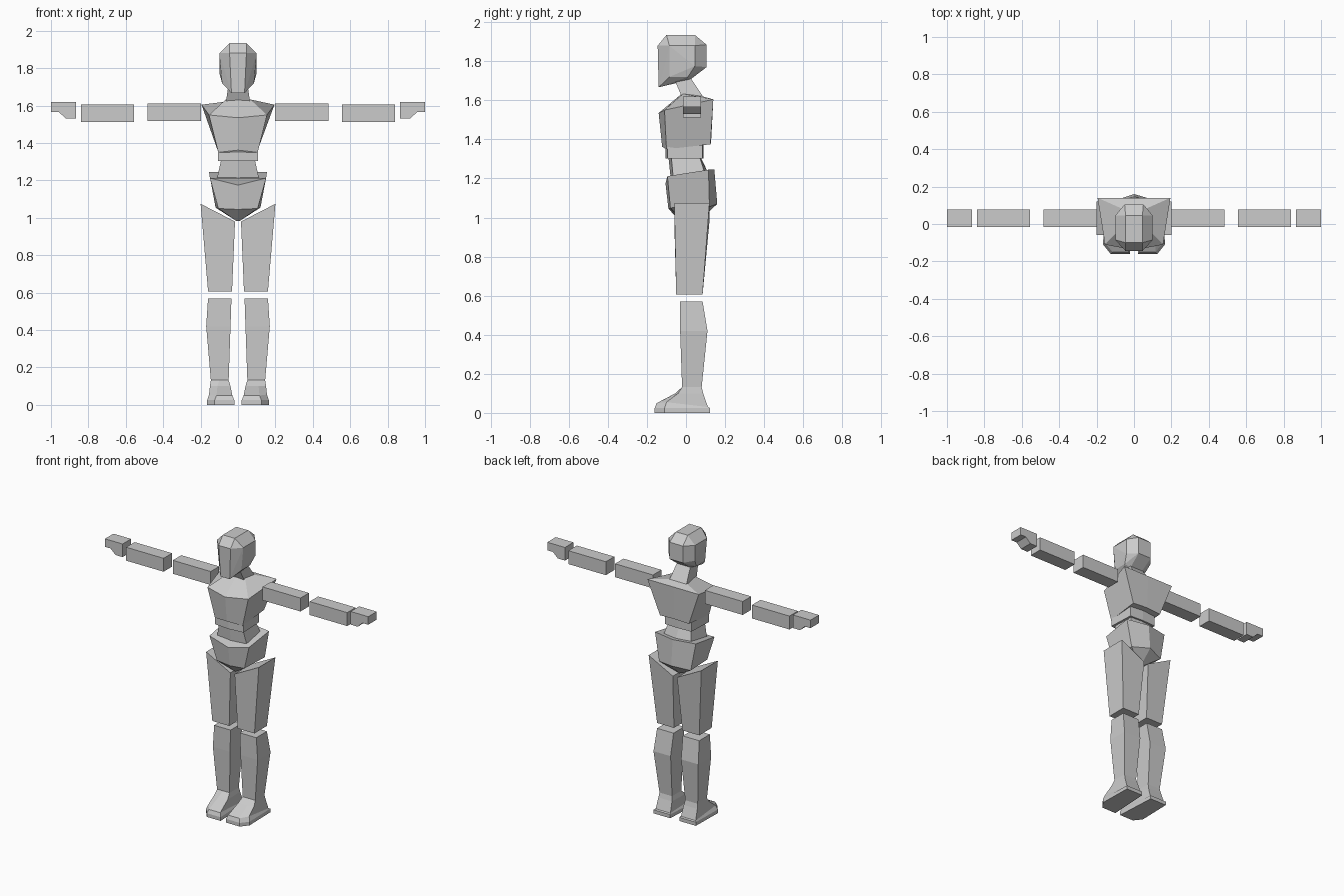
import bpy, bmesh


def finish(name, bm, mirror=False):
    bmesh.ops.recalc_face_normals(bm, faces=bm.faces)
    mesh = bpy.data.meshes.new(name)
    bm.to_mesh(mesh)
    bm.free()
    obj = bpy.data.objects.new(name, mesh)
    bpy.context.collection.objects.link(obj)
    if mirror:
        mod = obj.modifiers.new("Mirror", "MIRROR")
        mod.use_mirror_merge = False
    return obj


def loft(name, rings, mirror=False):
    """Skin a stack of equal-length point rings and cap both ends."""
    bm = bmesh.new()
    vs = [[bm.verts.new(p) for p in r] for r in rings]
    n = len(rings[0])
    for a, b in zip(vs, vs[1:]):
        for i in range(n):
            j = (i + 1) % n
            bm.faces.new((a[i], a[j], b[j], b[i]))
    bm.faces.new(vs[0])
    bm.faces.new(vs[-1])
    return finish(name, bm, mirror)


def sym(half):
    """Complete a half ring that runs from front centre to back centre."""
    return half + [(-x, y, z) for x, y, z in reversed(half) if x > 0]


def rect(x0, x1, y0, y1, z_in, z_out=None):
    z_out = z_in if z_out is None else z_out
    return [(x0, y0, z_in), (x1, y0, z_out), (x1, y1, z_out), (x0, y1, z_in)]


def prism(name, profile, y0, y1):
    """Extrude an x-z profile along y, mirrored to the other side."""
    return loft(name, [[(x, y, z) for x, z in profile] for y in (y0, y1)], True)


# Head: faceted convex block
bm = bmesh.new()
for x, y, z in [(.045, -.10, 1.935), (.045, .045, 1.935),
                (.10, -.085, 1.88), (.10, .045, 1.88), (.10, .045, 1.775),
                (.085, -.085, 1.72), (.085, .01, 1.72),
                (.045, -.145, 1.88), (.035, -.14, 1.667),
                (.05, .105, 1.885), (.05, .105, 1.77), (.045, .02, 1.705)]:
    bm.verts.new((x, y, z))
    bm.verts.new((-x, y, z))
bmesh.ops.convex_hull(bm, input=bm.verts)
bmesh.ops.dissolve_limit(bm, angle_limit=0.03, verts=bm.verts, edges=bm.edges)
finish("head", bm)

# Neck: leans forward into the head
loft("neck", [rect(-.065, .065, -.02, .09, 1.615),
              rect(-.05, .05, -.065, .02, 1.72)])

# Chest: collar, shoulder line, ribs
loft("chest", [
    sym([(0, -.02, 1.635), (.065, -.015, 1.633), (.06, .08, 1.622), (0, .08, 1.622)]),
    sym([(0, -.14, 1.535), (.155, -.11, 1.55), (.195, .14, 1.605), (0, .14, 1.605)]),
    sym([(0, -.122, 1.362), (.105, -.10, 1.35), (.11, .125, 1.375), (0, .128, 1.38)])])

# Midriff band and waist
loft("midriff", [sym([(0, -.105, z), (.108, -.095, z), (.10, .085, z), (0, .09, z)])
                 for z in (1.38, 1.303)])
loft("waist", [
    sym([(0, -.09, 1.31), (.09, -.075, 1.31), (.085, .07, 1.31), (0, .075, 1.31)]),
    sym([(0, -.075, 1.17), (.115, -.065, 1.20), (.11, .10, 1.215), (0, .12, 1.215)])])

# Pelvis: flared bowl tapering to the crotch
loft("pelvis", [
    sym([(0, -.105, 1.175), (.15, -.095, 1.212), (.155, .115, 1.245), (0, .145, 1.245)]),
    sym([(0, -.09, 1.045), (.105, -.08, 1.05), (.12, .12, 1.055), (0, .16, 1.07)]),
    sym([(0, -.03, .982), (.012, -.02, .985), (.012, .06, .985), (0, .07, .985)])])

# Arms and mitten hands
for name, x0, x1, z0, z1 in [("upper_arms", .197, .485, 1.518, 1.61),
                             ("forearms", .555, .84, 1.513, 1.605)]:
    prism(name, [(x0, z0), (x1, z0), (x1, z1), (x0, z1)], -.015, .077)
prism("hands", [(.866, 1.53), (.92, 1.53), (.957, 1.565), (1, 1.565),
                (1, 1.62), (.866, 1.62)], -.015, .077)

# Legs
loft("thighs", [rect(.016, .20, -.06, .12, .98, 1.075),
                rect(.032, .16, -.05, .085, .607)], True)
loft("shins", [rect(.035, .16, -.03, .085, .57),
               rect(.04, .17, -.03, .11, .42),
               rect(.05, .145, -.02, .08, .13)], True)

# Feet: flat sole with a clipped outer toe, rising to the ankle
sole = [(.02, -.16), (.125, -.16), (.165, -.11), (.16, .122), (.035, .122)]
loft("feet", [
    [(x, y, 0) for x, y in sole],
    [(x, y, .025) for x, y in sole],
    [(.03, -.15, .05), (.115, -.15, .05), (.155, -.10, .055), (.152, .112, .03), (.04, .112, .03)],
    [(.04, -.055, .10), (.11, -.055, .10), (.15, -.04, .10), (.148, .088, .10), (.045, .088, .10)],
    [(.05, -.02, .132), (.10, -.02, .132), (.145, -.02, .132), (.145, .08, .132), (.05, .08, .132)]],
    True)
